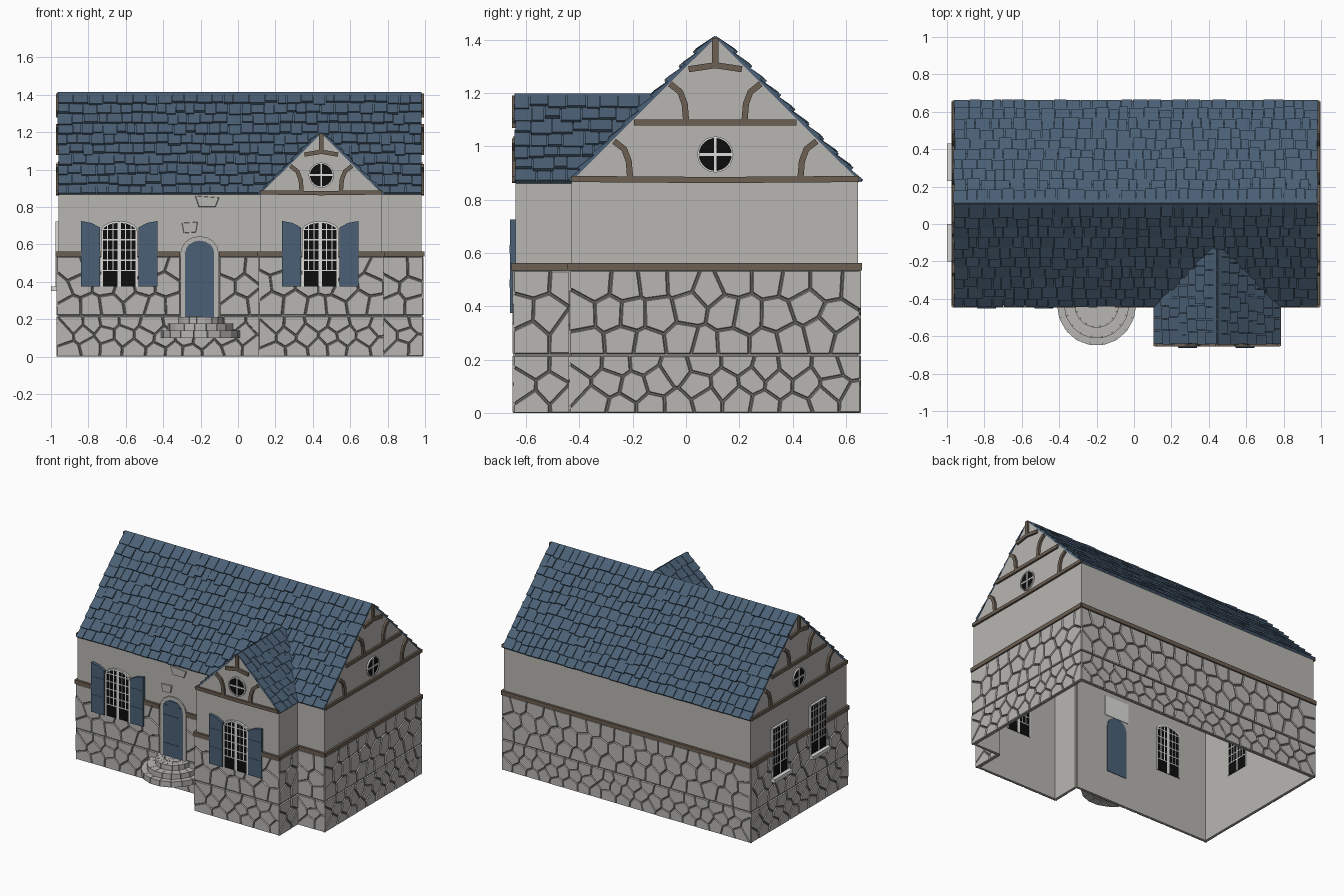
import bpy, bmesh, math, random
from mathutils import Vector

if "Cube" in bpy.data.objects:
    bpy.data.objects.remove(bpy.data.objects["Cube"])
random.seed(4)
K = math.sqrt(0.5)

COLORS = {"plaster": (0.48, 0.47, 0.44), "stone": (0.48, 0.47, 0.45), "mortar": (0.15, 0.145, 0.135),
          "slate blue": (0.07, 0.118, 0.18), "timber": (0.15, 0.115, 0.085),
          "white paint": (0.72, 0.72, 0.71), "glass black": (0.004, 0.004, 0.004)}
MATS = {}
for n, c in COLORS.items():
    MATS[n] = bpy.data.materials.new(n)
    MATS[n].diffuse_color = (*c, 1)
parts = {}


def solid(name, mat, low, high):
    """Closed solid between two matching loops, collected per named part."""
    bm = parts.setdefault((name, mat), bmesh.new())
    a = [bm.verts.new(p) for p in low]
    b = [bm.verts.new(p) for p in high]
    bm.faces.new(a[::-1])
    bm.faces.new(b)
    for i in range(len(a)):
        j = (i + 1) % len(a)
        bm.faces.new((a[i], a[j], b[j], b[i]))


def prism(name, mat, f, pts, d0, d1, inset=0.0):
    cx = sum(p[0] for p in pts) / len(pts)
    cz = sum(p[1] for p in pts) / len(pts)
    top = [(p[0] + (cx - p[0]) * inset, p[1] + (cz - p[1]) * inset) for p in pts]
    solid(name, mat, [f(a, z, d0) for a, z in pts], [f(a, z, d1) for a, z in top])


def rect(a0, a1, z0, z1):
    return [(a0, z0), (a1, z0), (a1, z1), (a0, z1)]


def strip(name, mat, f, path, w, d0, d1):
    """Beam of width w following a path on a wall."""
    P = [Vector(p) for p in path]
    left, right = [], []
    for i, p in enumerate(P):
        t = (P[min(i + 1, len(P) - 1)] - P[max(i - 1, 0)]).normalized() * w / 2
        left.append((p.x - t.y, p.y + t.x))
        right.append((p.x + t.y, p.y - t.x))
    for i in range(len(P) - 1):
        prism(name, mat, f, [left[i], left[i + 1], right[i + 1], right[i]], d0, d1)


# Wall frames: (along, height, outward distance) -> world
front = lambda a, z, d: (a, -0.43 - d, z)
bay = lambda a, z, d: (a, -0.64 - d, z)
right = lambda a, z, d: (0.98 + d, a, z)
left = lambda a, z, d: (-0.96 - d, a, z)
back = lambda a, z, d: (a, 0.645 + d, z)
bay_l = lambda a, z, d: (0.12 - d, a, z)
bay_r = lambda a, z, d: (0.77 + d, a, z)

# Plaster walls, open underneath
for f, a0, a1 in [(front, -0.96, 0.12), (front, 0.77, 0.98), (bay, 0.12, 0.77), (right, -0.43, 0.645),
                  (left, -0.43, 0.645), (back, -0.96, 0.98), (bay_l, -0.64, -0.43), (bay_r, -0.64, -0.43)]:
    prism("walls", "plaster", f, rect(a0, a1, 0, 0.875), -0.012, 0)


def stones(f, a0, a1, z0, z1, rows, width):
    """Rubble masonry: inset Voronoi cells over a mortar bed."""
    prism("mortar_bed", "mortar", f, rect(a0, a1, z0, z1), 0, 0.004)
    cols = max(1, round((a1 - a0) / width))
    dw, dh = (a1 - a0) / cols, (z1 - z0) / rows
    seeds = [Vector((a0 + dw * (c + 0.5 + 0.25 * (-1) ** r + random.uniform(-0.2, 0.2)),
                     z0 + dh * (r + 0.5 + random.uniform(-0.27, 0.27)))) for r in range(rows) for c in range(cols)]
    for s in seeds:
        poly = [Vector(p) for p in rect(a0, a1, z0, z1)]
        for q in seeds:
            if q is s or (q - s).length > 0.4:
                continue
            n, mid, out = (q - s).normalized(), (q + s) / 2, []
            side = [(p - mid).dot(n) + 0.0025 for p in poly]
            for i, p in enumerate(poly):
                j = (i + 1) % len(poly)
                if side[i] <= 0:
                    out.append(p)
                if side[i] * side[j] < 0:
                    out.append(p.lerp(poly[j], side[i] / (side[i] - side[j])))
            poly = out
            if len(poly) < 3:
                break
        if len(poly) > 2:
            prism("stones", "stone", f, [tuple(p) for p in poly], 0.002, 0.011, 0.08)


# Stone base in two courses
upper = [(front, -0.97, -0.31), (front, -0.10, 0.12), (front, 0.77, 0.99), (bay, 0.11, 0.78), (right, -0.44, 0.655),
         (left, -0.44, 0.655), (back, -0.97, 0.99), (bay_l, -0.65, -0.43), (bay_r, -0.65, -0.43)]
for f, a0, a1 in upper:
    stones(f, a0, a1, 0.22, 0.535, 3, 0.115)
for f, a0, a1 in [(front, -0.97, 0.12)] + upper[2:]:
    stones(f, a0, a1, 0, 0.215, 3, 0.105)

# Timber band, broken at every window
band = [(front, -0.97, -0.73), (front, -0.54, -0.31), (bay, 0.11, 0.345), (bay, 0.535, 0.78),
        (left, -0.44, -0.185), (left, -0.015, 0.245), (left, 0.415, 0.655)]
for f, a0, a1 in band + [u for u in upper[1:] if u[0] not in (bay, left)]:
    prism("timber_band", "timber", f, rect(a0 - 0.001, a1 + 0.001, 0.535, 0.563), 0, 0.016)


def arch(c, hw, z0, z1, rise, n=8):
    """Open outline from bottom left over the arch to bottom right."""
    top = [(c - hw * math.cos(math.pi * i / n), z1 - rise + rise * math.sin(math.pi * i / n)) for i in range(n + 1)]
    return [(c - hw, z0)] + top + [(c + hw, z0)]


def window(f, c, hw, rise):
    z0, z1 = 0.375, 0.72
    out = arch(c, hw, z0, z1, rise) if rise else rect(c - hw, c + hw, z0, z1)
    prism("window_panes", "glass black", f, out, -0.014, 0.013)
    path = out if rise else [out[0], out[3], out[2], out[1]]
    for i in range(len(path) - 1):
        strip("window_frames", "white paint", f, path[i:i + 2], 0.01 if rise else 0.006, -0.017, 0.016)
    for da, w, low in ((0, 0.02 if rise else 0.01, z0), (-hw * 0.36, 0.006, 0.46), (hw * 0.36, 0.006, 0.46),
                       (-hw * 0.68, 0.006, 0.46), (hw * 0.68, 0.006, 0.46)):
        strip("window_bars", "white paint", f, [(c + da, low), (c + da, z1 - (0.01 if da else 0))], w, -0.016, 0.015)
    for z in (0.46, 0.515, 0.57, 0.625, 0.68):
        strip("window_bars", "white paint", f, [(c - hw, z), (c + hw, z)], 0.007, -0.016, 0.015)


# Front windows with shutters, left windows with sills
for f, c in ((front, -0.635), (bay, 0.44)):
    window(f, c, 0.092, 0.045)
    for s in (-1, 1):
        prism("shutters", "slate blue", f, [(c + s * 0.102, 0.375), (c + s * 0.205, 0.375), (c + s * 0.205, 0.725),
              (c + s * 0.15, 0.715), (c + s * 0.102, 0.69)], 0, 0.02)
        for z in (0.47, 0.60):
            prism("shutter_battens", "slate blue", f, rect(c + s * 0.153 - 0.05, c + s * 0.153 + 0.05, z, z + 0.03), 0.018, 0.022)
for c in (-0.10, 0.33):
    window(left, c, 0.085, 0)
    prism("window_sills", "white paint", left, rect(c - 0.1, c + 0.1, 0.35, 0.375), 0, 0.04)

# Door of planks with straps, surround, inner lintel and exposed wall stones
prism("door", "slate blue", front, arch(-0.205, 0.078, 0.21, 0.62, 0.07), -0.016, 0.004)
for i, top in enumerate((0.575, 0.605, 0.605, 0.575)):
    x = -0.283 + i * 0.039
    prism("door_planks", "slate blue", front, rect(x + 0.001, x + 0.038, 0.212, top), 0.003, 0.007)
for z in (0.30, 0.50):
    strip("door_straps", "slate blue", front, [(-0.28, z), (-0.16, z)], 0.01, 0.004, 0.01)
strip("door_surround", "plaster", front, arch(-0.205, 0.09, 0.21, 0.632, 0.08), 0.024, 0, 0.009)
prism("inner_lintel", "white paint", front, rect(-0.30, -0.11, 0.62, 0.76), -0.016, -0.01)
prism("exposed_stones", "stone", front, [(-0.29, 0.66), (-0.225, 0.665), (-0.215, 0.72), (-0.30, 0.715)], 0, 0.008, 0.06)
prism("exposed_stones", "stone", front, [(-0.21, 0.80), (-0.12, 0.80), (-0.10, 0.85), (-0.23, 0.86)], 0, 0.008, 0.06)

# Rounded front steps of wedge stones
for r, z0, z1 in ((0.212, 0.10, 0.14), (0.175, 0.14, 0.177), (0.12, 0.177, 0.212)):
    ring = lambda rad, t, z: (-0.2 + rad * math.cos(t), -0.43 - 1.04 * rad * math.sin(t), z)
    ts = [math.pi * i / 12 for i in range(13)]
    solid("step_core", "stone", [ring(r - 0.01, t, z0 + 0.002) for t in ts], [ring(r - 0.01, t, z1 - 0.005) for t in ts])
    for r0, r1, n in ((r - 0.055, r, 9), (0.01, r - 0.058, 6)):
        for i in range(n):
            a, b = math.pi * i / n + 0.008, math.pi * (i + 1) / n - 0.008
            q = [(r0, a), (r1, a), (r1, b), (r0, b)]
            solid("step_stones", "stone", [ring(u, t, z0) for u, t in q], [ring(u, t, z1) for u, t in q])


# Gables: wall, round window, timbers
def gable(f, c, half, apex, braces, arch_half, arch_z, mid):
    prism("gable_walls", "plaster", f, [(c - half, 0.87), (c + half, 0.87), (c, apex)], -0.012, 0)
    circle = [(c + 0.064 * math.cos(math.pi * i / 12), 0.97 + 0.064 * math.sin(math.pi * i / 12)) for i in range(25)]
    prism("round_window_panes", "glass black", f, circle[:-1], -0.016, 0.004)
    strip("round_window_frames", "white paint", f, circle, 0.007, -0.018, 0.01)
    strip("round_window_bars", "white paint", f, [(c - 0.06, 0.97), (c + 0.06, 0.97)], 0.01, 0.003, 0.008)
    strip("round_window_bars", "white paint", f, [(c, 0.91), (c, 1.03)], 0.01, 0.003, 0.008)
    beams = [[(c - half, 0.878), (c, 0.874), (c + half, 0.878)], [(c, arch_z), (c, apex)],
             [(c - arch_half, arch_z - 0.015), (c, arch_z), (c + arch_half, arch_z - 0.015)]]
    if mid:
        beams.append([(c - 0.305, 1.09), (c + 0.305, 1.09)])
    for x, z in braces:
        for s in (-1, 1):
            beams.append([(c + s * (x + dx), z + dz) for dx, dz in ((0, 0), (0.005, 0.06), (0.022, 0.105), (0.06, 0.135))])
    for b in beams:
        strip("gable_timbers", "timber", f, b, 0.023, 0, 0.014)


for f in (left, right):
    gable(f, 0.11, 0.54, 1.408, [(0.32, 0.885), (0.11, 1.10)], 0.10, 1.305, True)
gable(bay, 0.445, 0.325, 1.192, [(0.105, 0.885)], 0.09, 1.095, False)


# Roofs: underlay with uneven overlapping slates
def roof(name, P, half, a0, a1, end, rows, hidden=lambda a, s: False):
    L, h = half / K, half / K / rows
    q = [(a0, 0), (a1, 0), (a1 + end * half, L), (a0, L)]
    solid(name + "_underlay", "slate blue", [P(a, s, -0.006) for a, s in q], [P(a, s, 0.002) for a, s in q])
    for r in range(rows):
        s0, s1 = r * h, min((r + 1.15) * h, L)
        a, stop = a0 - random.uniform(0, 0.008), a1 + end * (s0 * K + 0.02)
        while a < stop - 0.01:
            b = a + random.uniform(0.045, 0.085)
            if b > stop - 0.03:
                b = stop + random.uniform(0, 0.006)
            if not hidden((a + b) / 2, s0):
                lo = s0 - random.uniform(0, 0.024) * (1 if r else 0.2)
                t = random.uniform(0.013, 0.021) if r else 0.013
                x0, x1 = a + 0.002, b - 0.002
                solid(name + "_slates", "slate blue", [P(x0, lo, 0), P(x1, lo, 0), P(x1, s1, 0), P(x0, s1, 0)],
                      [P(x0, lo, t), P(x1, lo, t), P(x1, s1, 0.004), P(x0, s1, 0.004)])
            a = b


roof("main_roof_front", lambda a, s, n: (a, -0.433 + (s - n) * K, 0.869 + (s + n) * K), 0.543, -0.96, 0.98, 0, 10,
     lambda a, s: abs(a - 0.445) < 0.27 - s * K)
roof("main_roof_back", lambda a, s, n: (a, 0.653 - (s - n) * K, 0.869 + (s + n) * K), 0.543, -0.96, 0.98, 0, 10)
roof("bay_roof_left", lambda a, s, n: (0.115 + (s - n) * K, a, 0.866 + (s + n) * K), 0.33, -0.64, -0.425, 1, 7)
roof("bay_roof_right", lambda a, s, n: (0.775 - (s - n) * K, a, 0.866 + (s + n) * K), 0.33, -0.64, -0.425, 1, 7)

# Turn the collected parts into objects
for (name, mat), bm in parts.items():
    bmesh.ops.recalc_face_normals(bm, faces=bm.faces)
    me = bpy.data.meshes.new(name)
    bm.to_mesh(me)
    bm.free()
    me.materials.append(MATS[mat])
    bpy.context.collection.objects.link(bpy.data.objects.new(name, me))

for m in bpy.data.materials:
    if m.users and not m.is_grease_pencil:
        m.use_nodes = True
        m.node_tree.nodes["Principled BSDF"].inputs["Base Color"].default_value = m.diffuse_color
